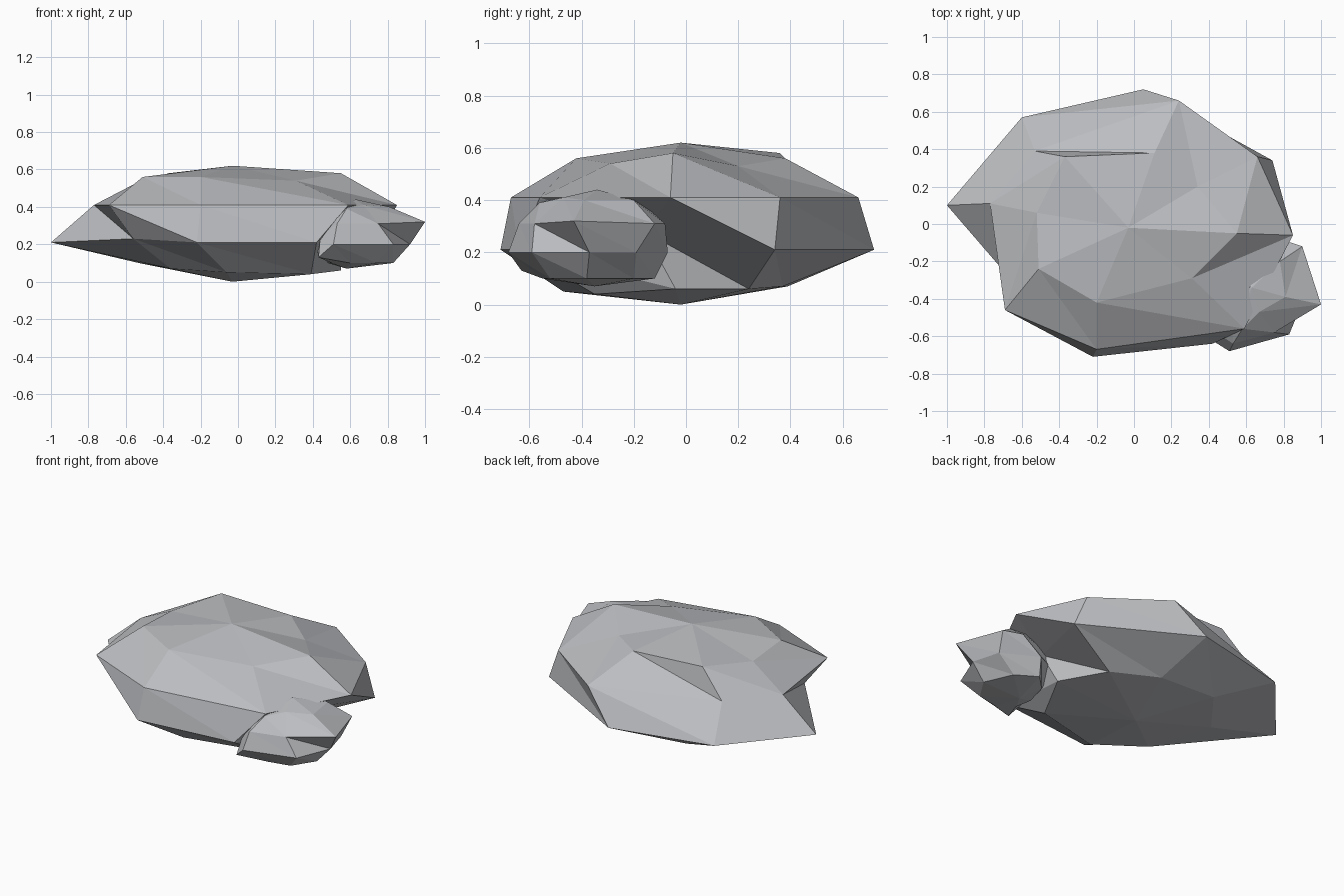
import bpy
import bmesh
from mathutils import Vector

# Remove the default object only
default_cube = bpy.data.objects.get("Cube")
if default_cube:
    bpy.data.objects.remove(default_cube, do_unlink=True)

UNIT = 0.01  # sections are written in hundredths


def make_material(name, colour):
    material = bpy.data.materials.new(name)
    material.use_nodes = True
    material.diffuse_color = colour
    shader = material.node_tree.nodes["Principled BSDF"]
    shader.inputs["Base Color"].default_value = colour
    shader.inputs["Roughness"].default_value = 0.9
    return material


def add_ring(mesh_builder, height, outline, lifts):
    """One horizontal cross-section; lifts maps a corner index to extra height."""
    ring = []
    for index, (x, y) in enumerate(outline):
        corner = Vector((x, y, height + lifts.get(index, 0)))
        ring.append(mesh_builder.verts.new(corner * UNIT))
    return ring


def make_boulder(name, top, sections, bottom, material):
    """Loft a faceted stone from its top point through cross-sections to its bottom."""
    builder = bmesh.new()
    peak = builder.verts.new(Vector(top) * UNIT)
    base = builder.verts.new(Vector(bottom) * UNIT)
    rings = [add_ring(builder, *section) for section in sections]
    sides = len(rings[0])

    for current in range(sides):
        following = (current + 1) % sides
        # Caps
        builder.faces.new((peak, rings[0][current], rings[0][following]))
        builder.faces.new((base, rings[-1][following], rings[-1][current]))
        # Bands, every facet split along the same diagonal
        for upper, lower in zip(rings, rings[1:]):
            builder.faces.new((upper[current], lower[current], lower[following]))
            builder.faces.new((upper[current], lower[following], upper[following]))

    mesh = bpy.data.meshes.new(name)
    builder.to_mesh(mesh)
    builder.free()
    mesh.materials.append(material)
    boulder = bpy.data.objects.new(name, mesh)
    bpy.context.scene.collection.objects.link(boulder)
    return boulder


stone_grey = make_material("stone grey", (0.5, 0.51, 0.53, 1.0))

# Broad main stone: crown, shoulder, girdle and foot sections,
# corners counted anticlockwise starting from the +x side
crown = (56,
         [(55, -5), (34, 20), (11, 38), (-37, 36),
          (-52, 6), (-51, -24), (-20, -42), (31, -29)],
         {0: 2, 1: -3, 3: 2, 4: -2, 7: -2})
shoulder = (41,
            [(85, -6), (66, 36), (24, 66), (-53, 39),
             (-77, 11), (-69, -46), (-20, -67), (59, -56)],
            {})
girdle = (21,
          [(57, -16), (74, 34), (5, 72), (-60, 57),
           (-100, 10), (-56, -41), (-22, -71), (42, -64)],
          {0: 7, 5: 2})
foot = (6,
        [(55, -4), (39, 24), (10, 37), (-28, 39),
         (-53, 7), (-36, -30), (-6, -47), (39, -35)],
        {2: 1, 3: 1, 4: 4, 5: 1, 6: -1, 7: -2})
make_boulder("main_stone", (-3, -2, 62), [crown, shoulder, girdle, foot],
             (-3, -2, 0), stone_grey)

# Small stone leaning into the front corner
small_crown = (40,
               [(81, -39), (78, -20), (65, -18), (54, -24),
                (50, -36), (52, -48), (58, -56), (67, -47)],
               {6: -1, 7: 1})
small_shoulder = (31,
                  [(100, -43), (90, -12), (78, -8), (50, -16),
                   (44, -36), (44, -58), (53, -64), (75, -58)],
                  {0: 1, 5: -7})
small_girdle = (20,
                [(92, -37), (87, -19), (65, -7), (50, -14),
                 (42, -36), (43, -63), (51, -68), (83, -59)],
                {5: -7})
small_foot = (10,
              [(83, -38), (75, -20), (62, -12), (52, -22),
               (48, -37), (50, -48), (60, -55), (74, -52)],
              {})
make_boulder("small_stone", (63, -34, 44),
             [small_crown, small_shoulder, small_girdle, small_foot],
             (58, -35, 7), stone_grey)
